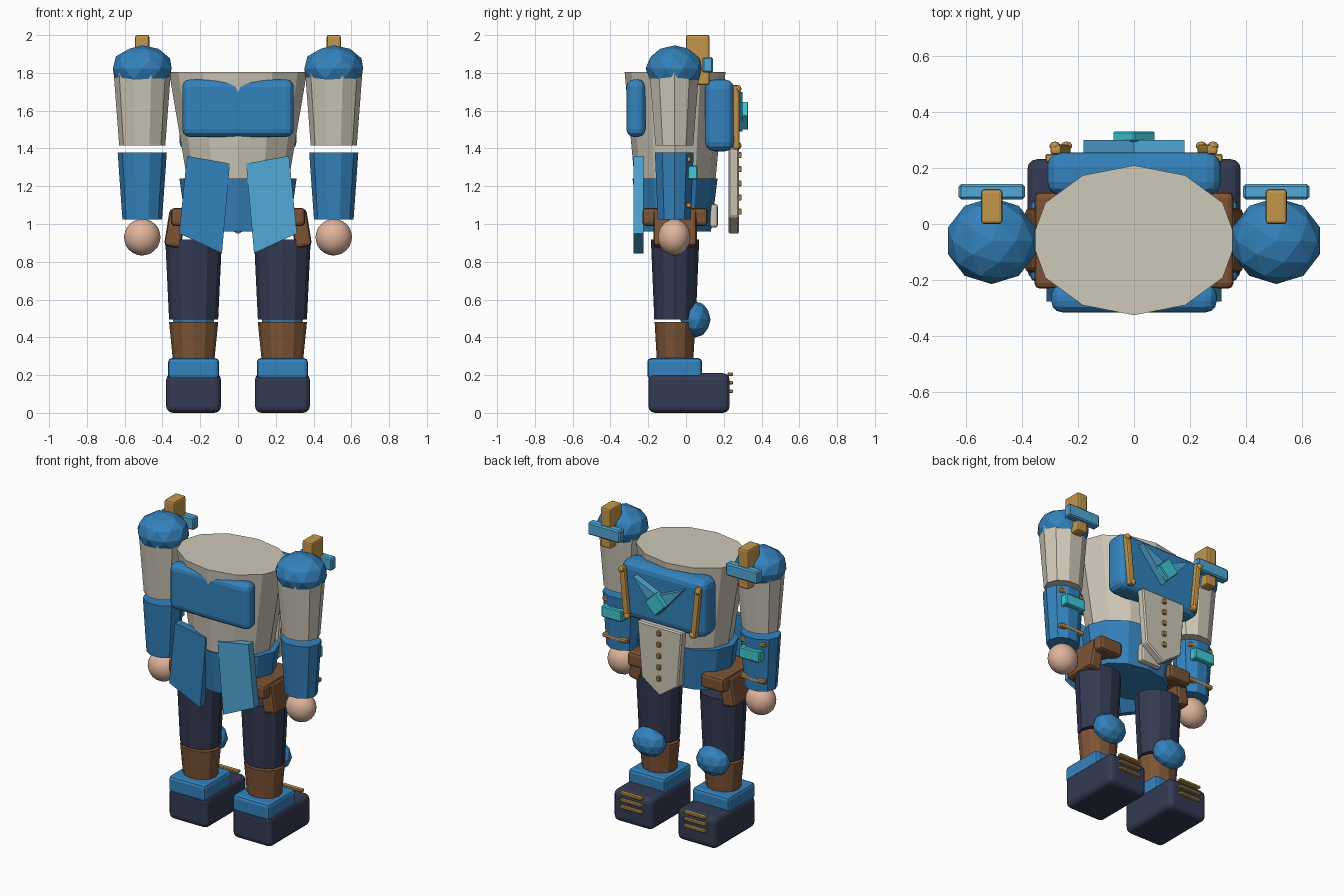
import bpy, bmesh, math
from mathutils import Matrix, Vector

if "Cube" in bpy.data.objects:
    bpy.data.objects.remove(bpy.data.objects["Cube"])


def material(name, rgb):
    m = bpy.data.materials.new(name)
    lin = [((c / 255 + 0.055) / 1.055) ** 2.4 for c in rgb]
    m.diffuse_color = (*lin, 1)
    m.use_nodes = True
    m.node_tree.nodes["Principled BSDF"].inputs["Base Color"].default_value = m.diffuse_color
    return m


BLUE = material("blue", (52, 130, 188))
LIGHT = material("light blue", (80, 168, 214))
CYAN = material("turquoise", (64, 200, 214))
CREAM = material("cream", (206, 200, 184))
NAVY = material("navy", (52, 58, 82))
BROWN = material("brown", (124, 84, 54))
GOLD = material("gold", (194, 150, 76))
SKIN = material("skin", (222, 180, 156))


def finish(name, bm, mat, loc=(0, 0, 0), rot=(0, 0, 0), bevel=0, segments=2):
    bmesh.ops.recalc_face_normals(bm, faces=bm.faces)
    mesh = bpy.data.meshes.new(name)
    bm.to_mesh(mesh)
    bm.free()
    mesh.materials.append(mat)
    ob = bpy.data.objects.new(name, mesh)
    ob.location, ob.rotation_euler = loc, rot
    bpy.context.collection.objects.link(ob)
    if bevel:
        mod = ob.modifiers.new("bevel", 'BEVEL')
        mod.width, mod.segments = bevel, segments
    return ob


def box(name, mat, center, size, bevel=0.0, rot=(0, 0, 0), segments=2):
    bm = bmesh.new()
    bmesh.ops.create_cube(bm, size=1)
    bmesh.ops.scale(bm, vec=size, verts=bm.verts)
    return finish(name, bm, mat, center, rot, bevel, segments)


def taper(name, mat, x, y, z0, z1, bottom, top, sides):
    """Elliptical tapered tube with radii (rx, ry) at each end."""
    bm = bmesh.new()
    rings = []
    for z, (rx, ry) in ((z0, bottom), (z1, top)):
        angles = [math.tau * i / sides for i in range(sides)]
        rings.append([bm.verts.new((rx * math.cos(a), ry * math.sin(a), z)) for a in angles])
    lower, upper = rings
    for i in range(sides):
        j = (i + 1) % sides
        bm.faces.new((lower[i], lower[j], upper[j], upper[i]))
    bm.faces.new(lower[::-1])
    bm.faces.new(upper)
    return finish(name, bm, mat, (x, y, 0))


def ball(name, mat, center, radii, subdivisions=2):
    bm = bmesh.new()
    bmesh.ops.create_icosphere(bm, subdivisions=subdivisions, radius=1)
    bmesh.ops.scale(bm, vec=radii, verts=bm.verts)
    return finish(name, bm, mat, center)


def plate(name, mat, outline, y0, y1, bevel=0.0):
    """Flat panel: an x-z outline extruded from y0 to y1."""
    bm = bmesh.new()
    face = bm.faces.new([bm.verts.new((x, y0, z)) for x, z in outline])
    ext = bmesh.ops.extrude_face_region(bm, geom=[face])
    verts = [v for v in ext["geom"] if isinstance(v, bmesh.types.BMVert)]
    bmesh.ops.translate(bm, vec=(0, y1 - y0, 0), verts=verts)
    return finish(name, bm, mat, bevel=bevel, segments=1)


Y = -0.058  # depth of the body axis

# Torso and waist
taper("torso", CREAM, 0, Y, 1.24, 1.805, (0.27, 0.215), (0.365, 0.267), 12)
taper("waist", BLUE, 0, Y, 0.96, 1.24, (0.27, 0.19), (0.31, 0.225), 12)

# Padded plates on both sides of the chest
box("chest_plate", BLUE, (0, 0.178, 1.575), (0.62, 0.155, 0.38), 0.05, segments=3)
box("rear_plate", BLUE, (0, -0.265, 1.613), (0.59, 0.1, 0.305), 0.04, segments=3)

# Chest ornament
plate("chest_chevron", LIGHT, [(-0.18, 1.70), (0, 1.62), (0.18, 1.70), (0, 1.49)], 0.25, 0.3)
box("chest_gem", CYAN, (0, 0.312, 1.572), (0.108, 0.035, 0.108), 0.005, (0, math.pi / 4, 0), 1)

# Hanging front panel with studs, and buckle behind it
plate("front_panel", CREAM, [(-0.165, 1.405), (0.165, 1.405), (0.135, 1.04), (0, 0.945), (-0.135, 1.04)],
      0.225, 0.28, 0.008)
for i in range(5):
    box("panel_stud", GOLD, (0, 0.283, 1.365 - 0.075 * i), (0.026, 0.022, 0.032), 0.004, segments=1)
box("buckle", CREAM, (0, 0.147, 1.043), (0.16, 0.045, 0.125), 0.015)

for s, side in ((-1, "left"), (1, "right")):
    # Rear skirt flap, one in each blue
    plate(side + "_rear_flap", BLUE if s < 0 else LIGHT,
          [(s * 0.27, 1.36), (s * 0.043, 1.32), (s * 0.085, 0.845), (s * 0.312, 0.95)], -0.277, -0.226)

    # Gold chest bar with end knobs
    box(side + "_chest_bar", GOLD, (s * 0.262, 0.265, 1.565), (0.04, 0.035, 0.34), 0.01,
        (0, s * 0.1, 0))
    for x, z in ((0.282, 1.715), (0.24, 1.415)):
        ball(side + "_bar_knob", GOLD, (s * x, 0.278, z), (0.02, 0.016, 0.02))

    # Arm
    ax = s * 0.507
    taper(side + "_upper_arm", CREAM, ax, Y - 0.004, 1.415, 1.81, (0.122, 0.105), (0.152, 0.138), 10)
    taper(side + "_forearm", BLUE, ax, Y - 0.004, 1.025, 1.378, (0.105, 0.092), (0.13, 0.108), 10)
    hand = ball(side + "_hand", SKIN, (ax, Y - 0.004, 0.93), (0.097, 0.086, 0.097), 3)
    hand.data.shade_smooth()
    ball(side + "_shoulder_pad", BLUE, (ax, Y - 0.002, 1.822), (0.164, 0.154, 0.124))
    box(side + "_shoulder_post", GOLD, (ax, 0.062, 1.868), (0.076, 0.125, 0.265), 0.012)
    box(side + "_shoulder_bar", LIGHT, (ax, 0.115, 1.842), (0.236, 0.054, 0.082), 0.008, segments=1)
    box(side + "_wrist_plate", CYAN, (ax, 0.034, 1.273), (0.15, 0.055, 0.075), 0.006, segments=1)
    for z in (1.343, 1.1):
        box(side + "_wrist_band", GOLD, (ax, 0.014, z), (0.18, 0.03, 0.03), 0.006, segments=1)

    # Hip pouches
    box(side + "_hip_pad", BROWN, (s * 0.27, Y, 1.038), (0.17, 0.345, 0.096), 0.02)
    box(side + "_hip_pouch", BROWN, (s * 0.332, Y, 0.977), (0.09, 0.23, 0.2), 0.02,
        (0, -s * 0.16, 0))

    # Leg
    lx = s * 0.235
    taper(side + "_thigh", NAVY, lx, Y, 0.495, 0.918, (0.13, 0.11), (0.15, 0.128), 12)
    taper(side + "_shin", BROWN, lx, Y, 0.25, 0.48, (0.107, 0.095), (0.13, 0.108), 12)
    ball(side + "_knee_pad", BLUE, (lx, 0.05, 0.495), (0.115, 0.08, 0.096))
    box(side + "_boot_cuff", BLUE, (lx, -0.06, 0.235), (0.27, 0.29, 0.11), 0.02)
    box(side + "_boot", NAVY, (lx, 0.016, 0.105), (0.29, 0.43, 0.21), 0.035, segments=3)
    for z in (0.205, 0.16, 0.115):
        box(side + "_boot_stripe", GOLD, (lx, 0.235, z), (0.16, 0.03, 0.018), 0.004, segments=1)
